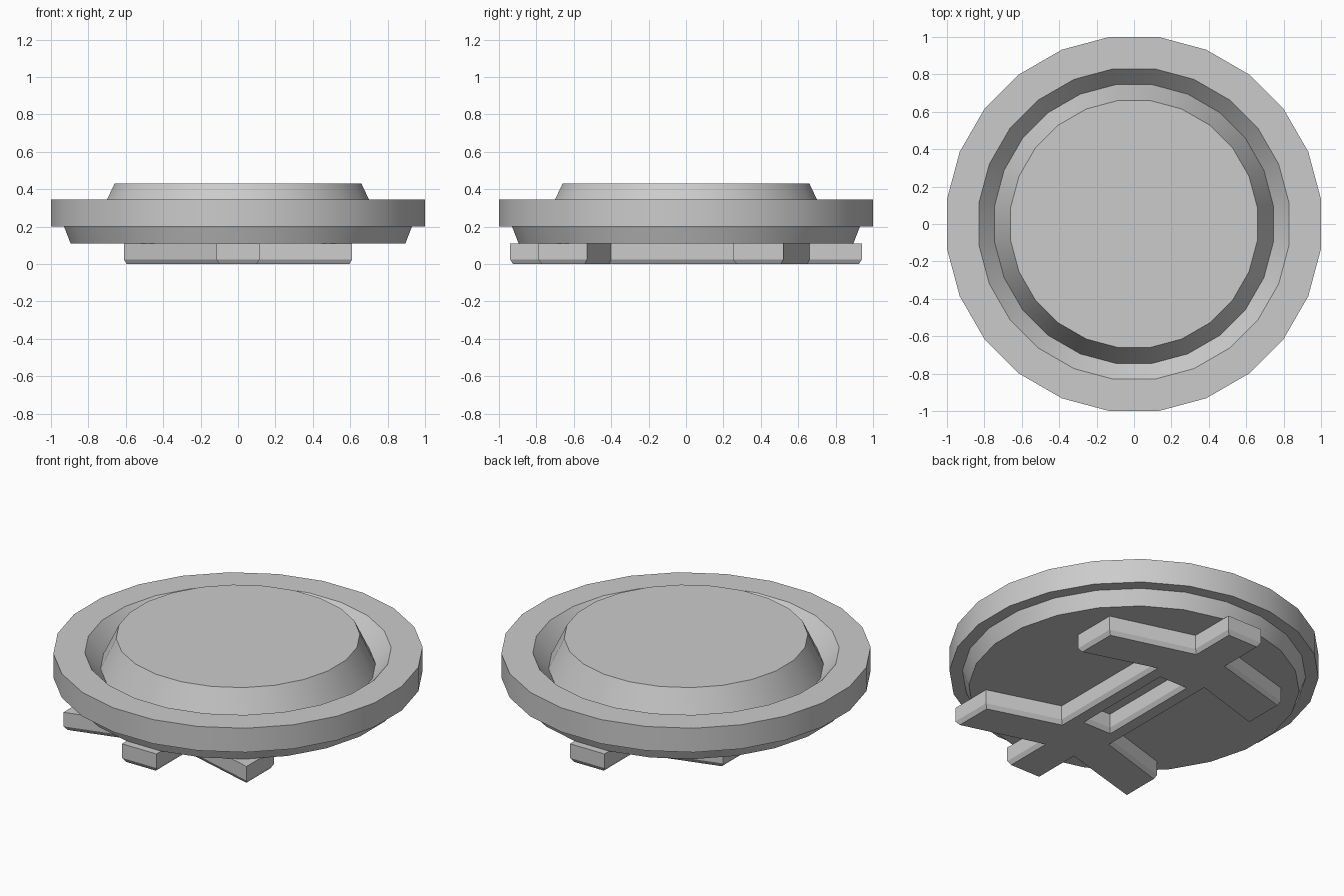
import bpy, bmesh, math
from mathutils import Vector

if "Cube" in bpy.data.objects:
    bpy.data.objects.remove(bpy.data.objects["Cube"])


def add_object(name, bm):
    bmesh.ops.recalc_face_normals(bm, faces=bm.faces)
    mesh = bpy.data.meshes.new(name)
    bm.to_mesh(mesh)
    bm.free()
    obj = bpy.data.objects.new(name, mesh)
    bpy.context.collection.objects.link(obj)
    return obj


def lathe(name, profile, sides):
    """Turn an (apothem, z) profile into a capped solid with flats on the axes."""
    bm = bmesh.new()
    scale = 1 / math.cos(math.pi / sides)
    angles = [2 * math.pi * (i + 0.5) / sides for i in range(sides)]
    rings = [[bm.verts.new((r * scale * math.cos(a), r * scale * math.sin(a), z))
              for a in angles] for r, z in profile]
    for low, high in zip(rings, rings[1:]):
        for i in range(sides):
            j = (i + 1) % sides
            bm.faces.new((low[i], low[j], high[j], high[i]))
    bm.faces.new(rings[0])
    bm.faces.new(rings[-1])
    return add_object(name, bm)


def inset(points, d):
    """Mitred inward offset of a clockwise outline; the centre line and spine tips stay put."""
    out = []
    for i, p in enumerate(points):
        a = (p - points[i - 1]).normalized()
        b = (points[(i + 1) % len(points)] - p).normalized()
        na, nb = Vector((a.y, -a.x)), Vector((b.y, -b.x))
        q = p + (na + nb) * (d / (1 + na.dot(nb)))
        if p.x == 0:
            q.x = 0
        if abs(p.y) == SPINE_TIP:
            q.y = p.y
        out.append(q)
    return out


# Disc with stepped underside, rim, V groove and raised centre
disc = lathe("disc_body", [(0.895, 0.11), (0.93, 0.20), (1.0, 0.20), (1.0, 0.345),
                           (0.83, 0.345), (0.745, 0.25), (0.66, 0.43)], 24)
bpy.context.view_layer.objects.active = disc
disc.select_set(True)
bpy.ops.object.shade_smooth_by_angle(angle=math.radians(25))

# Base bracket: right half of a slotted spine with two pairs of slanted arms
SPINE_TIP = 0.94
half = [Vector(p) for p in [
    (0, 0.94), (0.115, 0.94), (0.115, 0.66), (0.61, 0.52), (0.61, 0.25), (0.18, 0.38),
    (0.18, -0.40), (0.61, -0.53), (0.61, -0.79), (0.115, -0.65), (0.115, -0.94), (0, -0.94),
    (0, -0.30), (0.08, -0.30), (0.08, 0.32), (0, 0.32)]]
bm = bmesh.new()
layers = [(inset(half, 0.015), 0.0), (half, 0.025), (half, 0.11)]
loops = [[bm.verts.new((p.x, p.y, z)) for p in pts] for pts, z in layers]
bm.faces.new(loops[0])
bm.faces.new(loops[-1])
n = len(half)
for low, high in zip(loops, loops[1:]):
    for i in range(n):
        j = (i + 1) % n
        if half[i].x or half[j].x:      # leave the mirror seam open
            bm.faces.new((low[i], low[j], high[j], high[i]))
bracket = add_object("base_bracket", bm)
mirror = bracket.modifiers.new("mirror", 'MIRROR')
mirror.use_axis[0] = True
mirror.merge_threshold = 0.0005
